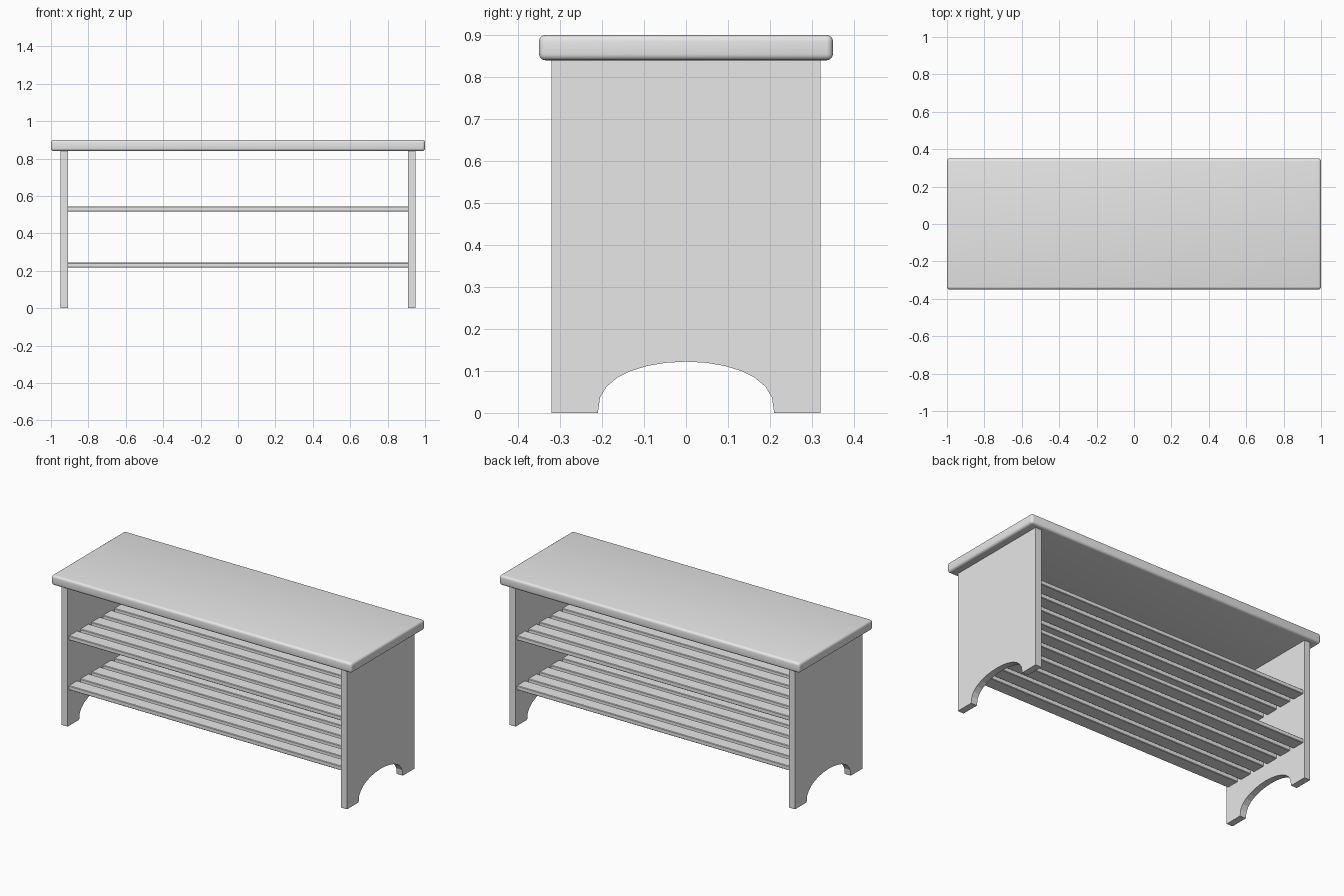
import bpy, bmesh, math

if "Cube" in bpy.data.objects:
    bpy.data.objects.remove(bpy.data.objects["Cube"])

wood = bpy.data.materials.new("plain light grey")
wood.diffuse_color = (0.8, 0.8, 0.8, 1)
wood.use_nodes = True
wood.node_tree.nodes["Principled BSDF"].inputs["Base Color"].default_value = wood.diffuse_color


def finish(name, bm):
    bmesh.ops.recalc_face_normals(bm, faces=bm.faces)
    me = bpy.data.meshes.new(name)
    bm.to_mesh(me)
    bm.free()
    me.materials.append(wood)
    ob = bpy.data.objects.new(name, me)
    bpy.context.collection.objects.link(ob)
    return ob


def box(name, center, size, bevel, segments):
    bm = bmesh.new()
    bmesh.ops.create_cube(bm, size=1)
    for v in bm.verts:
        v.co = [c + s * k for c, s, k in zip(center, size, v.co)]
    bmesh.ops.bevel(bm, geom=bm.edges[:], offset=bevel, segments=segments,
                    profile=0.5, affect='EDGES')
    return finish(name, bm)


# Seat board with rounded edges
seat = box("seat", (0, 0, 0.87), (2.0, 0.70, 0.06), 0.015, 4)
bpy.context.view_layer.objects.active = seat
seat.select_set(True)
bpy.ops.object.shade_smooth_by_angle(angle=math.radians(40))

# Side panels with an arched cut-out at the foot
N = 14
arch = []
for i in range(N + 1):
    a = math.pi * i / N
    arch.append((0.21 * math.cos(a), 0.122 * max(math.sin(a), 0) ** 0.8 if 0 < i < N else 0))
outline = [(-0.32, 0), (-0.32, 0.842), (0.32, 0.842), (0.32, 0)] + arch
for name, x in (("left_panel", -0.95), ("right_panel", 0.91)):
    bm = bmesh.new()
    face = bm.faces.new([bm.verts.new((x, y, z)) for y, z in outline])
    ext = bmesh.ops.extrude_face_region(bm, geom=[face])
    verts = [g for g in ext["geom"] if isinstance(g, bmesh.types.BMVert)]
    bmesh.ops.translate(bm, verts=verts, vec=(0.04, 0, 0))
    finish(name, bm)

# Two shelves of six slats each
for shelf, z in (("lower", 0.23), ("upper", 0.53)):
    for i in range(6):
        box(f"{shelf}_slat_{i + 1}", (0, -0.27 + 0.108 * i, z),
            (1.822, 0.08, 0.026), 0.003, 1)
